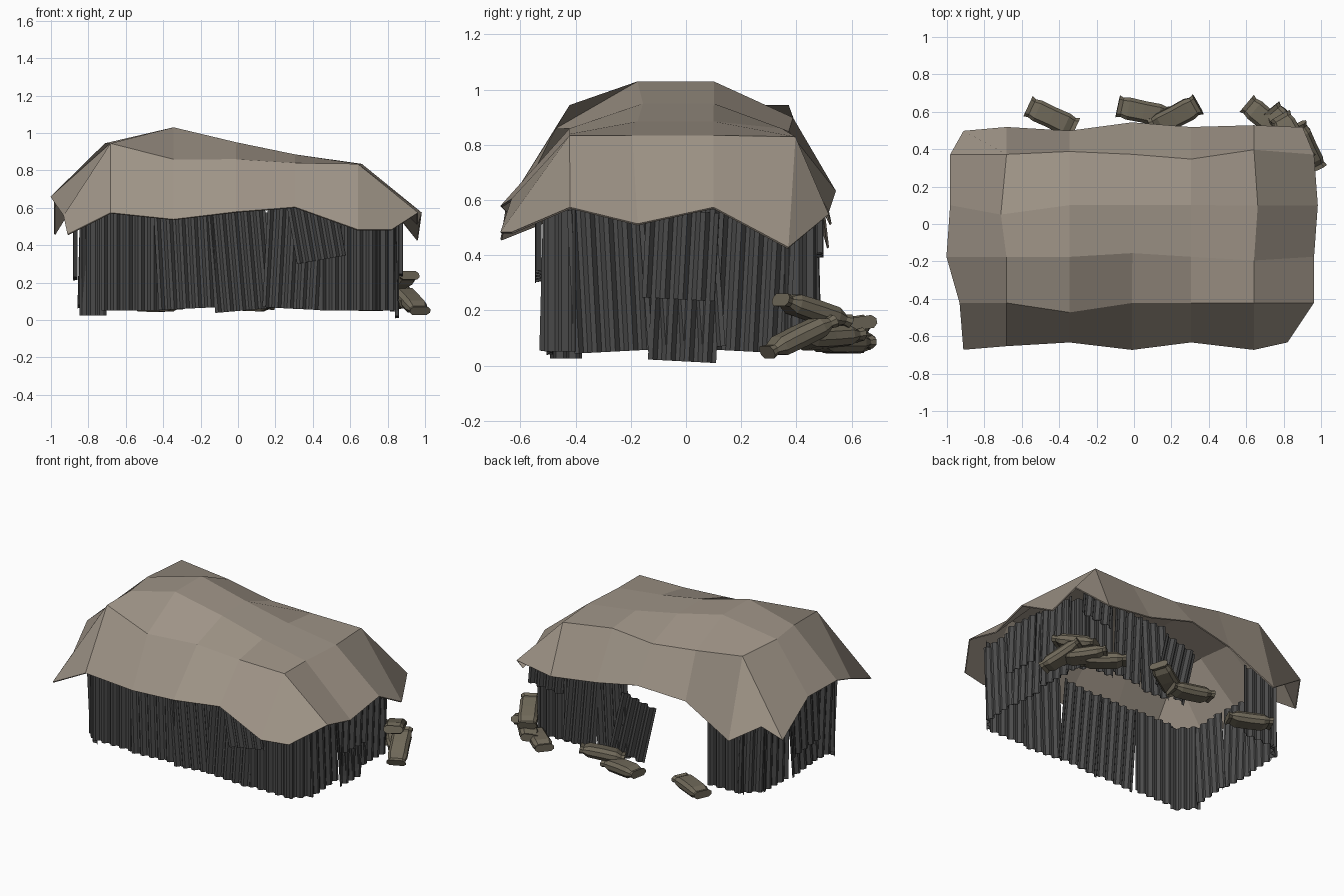
import bpy, bmesh, math
from mathutils import Matrix, Vector

if "Cube" in bpy.data.objects:
    bpy.data.objects.remove(bpy.data.objects["Cube"])


def material(name, rgb):
    m = bpy.data.materials.new(name)
    m.diffuse_color = (*rgb, 1)
    m.use_nodes = True
    m.node_tree.nodes["Principled BSDF"].inputs["Base Color"].default_value = m.diffuse_color
    return m


TARP = material("canvas", (0.35, 0.30, 0.245))
METAL = material("dark_metal", (0.07, 0.07, 0.07))
SACK = material("sackcloth", (0.16, 0.14, 0.10))


def make(name, verts, faces, mat, thickness=0, matrix=None):
    me = bpy.data.meshes.new(name)
    me.from_pydata(verts, [], faces)
    bm = bmesh.new()
    bm.from_mesh(me)
    bmesh.ops.recalc_face_normals(bm, faces=bm.faces)
    bm.to_mesh(me)
    bm.free()
    me.materials.append(mat)
    ob = bpy.data.objects.new(name, me)
    bpy.context.collection.objects.link(ob)
    if matrix:
        ob.matrix_world = matrix
    if thickness:
        mod = ob.modifiers.new("thickness", 'SOLIDIFY')
        mod.thickness = thickness
        mod.offset = 0
    return ob


# Draped canvas roof: regular grid of columns and rows, heights per column front to back
xs = (-.98, -.68, -.345, -.01, .305, .64, .96)
ys = (-.65, -.42, -.175, .10, .37, .515)
heights = [(.46, .56, .66, .65, .46, .58), (.575, .945, .945, .945, .945, .43),
           (.54, .86, 1.03, 1.03, .90, .60), (.58, .86, .95, .95, .85, .635),
           (.605, .84, .885, .885, .86, .56), (.485, .835, .835, .835, .83, .515),
           (.485, .575, .515, .575, .43, .55)]
corner_x = {(0, 0): -.91, (0, 1): -.93, (0, 2): -1, (0, 5): -.91, (1, 3): -.71,
            (5, 3): .66, (6, 0): .82, (6, 3): .98, (6, 5): .90}
nudge_y = {(1, 3): -.05, (2, 1): -.05, (2, 4): .015, (4, 4): -.025, (5, 4): .025, (5, 2): -.02, (3, 2): .02}
n = len(ys)
verts = []
for i, col in enumerate(heights):
    for j, z in enumerate(col):
        y = ys[j] + nudge_y.get((i, j), 0)
        if j == 0:                       # scalloped front hem
            y += -.02 if i in (0, 3, 5) else .02 if i in (2, 4, 6) else 0
        elif j == n - 1:                 # scalloped back hem
            y += .025 if i == 3 else -.02 if i in (0, 2) else .01 if i == 5 else 0
        verts.append((corner_x.get((i, j), xs[i]), y, z - .004))
make("canvas_roof", verts,
     [(i * n + j, (i + 1) * n + j, (i + 1) * n + j + 1, i * n + j + 1)
      for i in range(len(xs) - 1) for j in range(n - 1)], TARP, 0.008)


# Corrugated sheet centred at (x, y), its outside facing right of the heading
def sheet(name, x, y, heading, z0, z1, width, roll=0, lean=0):
    step, h = 0.0165, (z1 - z0) / 2
    count = round(width / step)
    wave = (-.01, -.01, .01, .01)
    verts, faces = [], []
    for i in range(count + 1):
        px = (i - count / 2) * step
        verts += [(px, wave[i % 4], -h), (px, wave[i % 4], h)]
    for i in range(count):
        faces.append((2 * i, 2 * i + 2, 2 * i + 3, 2 * i + 1))
    mat = (Matrix.Translation((x, y, (z0 + z1) / 2))
           @ Matrix.Rotation(math.radians(heading), 4, 'Z')
           @ Matrix.Rotation(math.radians(lean), 4, 'X')
           @ Matrix.Rotation(math.radians(roll), 4, 'Y'))
    make(name, verts, faces, METAL, 0.003, mat)


# Run of overlapping sheets between two ground points, alternately set in and out
def wall(name, start, end, z0, z1, rolls):
    a, b = Vector(start), Vector(end)
    along = (b - a) / len(rolls)
    out = Vector((along.y, -along.x)).normalized()
    for k, roll in enumerate(rolls):
        p = a + along * (k + .5) + out * .015 * (k % 2)
        sheet(f"{name}_sheet_{k + 1}", p.x, p.y, math.degrees(math.atan2(along.y, along.x)),
              z0 + .01 * (k % 2), z1, along.length + .02, roll, -1.5 * (k % 2))


wall("front_wall", (-.72, -.49), (.74, -.50), .05, .62, (0, -3, -5, 3, 0))
wall("front_right_corner", (.74, -.50), (.83, -.40), .05, .60, (0,))
wall("right_wall", (.825, -.41), (.825, .38), .05, .57, (-3, -4, 3))
wall("back_right_corner", (.83, .36), (.75, .46), .06, .55, (0,))
wall("back_right_wall", (.77, .46), (.12, .455), .07, .57, (0, 4, -3))
wall("back_left_wall", (-.50, .455), (-.74, .45), .06, .54, (0,))
wall("back_left_corner", (-.72, .45), (-.83, .33), .06, .54, (2,))
wall("left_wall", (-.825, .35), (-.825, -.40), .06, .60, (2, -4, 4))
wall("front_left_corner", (-.83, -.38), (-.72, -.49), .025, .60, (0,))

# Loose sheets patched over the walls
sheet("front_patch", .42, -.535, 0, .32, .62, .27, -10)
sheet("right_low_patch", .85, 0, 90, .015, .57, .25, 3)
sheet("right_high_patch", .872, -.02, 90, .24, .56, .27, 3)
sheet("left_patch", -.87, -.02, 270, .22, .60, .28, -4)
sheet("back_patch", .70, .487, 180, .40, .55, .24, 5)
sheet("leaning_door_sheet", .065, .47, 180, .10, .50, .25, 13)


# Sandbag: pillow of eight-sided rings with pinched, sewn ends
def sandbag(name, loc, turn, tilt=0, twist=0, length=0.28):
    half = [(.5, .060, .024), (.42, .052, .019), (.30, .060, .035)]
    rings = [(-t, w, h) for t, w, h in half] + [(0, .058, .037)] + half[::-1]
    quarter = [(1, .4), (.7, 1)]
    outline = quarter + [(-a, b) for a, b in quarter[::-1]]
    outline += [(-a, -b) for a, b in outline]
    verts = [(t * length, a * w, b * h) for t, w, h in rings for a, b in outline]
    faces = [(8 * r + k, 8 * r + (k + 1) % 8, 8 * r + 8 + (k + 1) % 8, 8 * r + 8 + k)
             for r in range(len(rings) - 1) for k in range(8)]
    faces += [tuple(range(8)), tuple(range(len(verts) - 8, len(verts)))]
    rot = [Matrix.Rotation(math.radians(a), 4, ax) for a, ax in ((turn, 'Z'), (tilt, 'Y'), (twist, 'X'))]
    make(name, verts, faces, SACK, 0, Matrix.Translation(Vector(loc)) @ rot[0] @ rot[1] @ rot[2])


sandbag("doorway_bag", (-.44, .57, .08), -25)
sandbag("middle_low_bag", (.05, .60, .085), -12, 3)
sandbag("middle_top_bag", (.22, .575, .13), 28, -10, 8)
sandbag("corner_low_bag", (.71, .555, .085), -40)
sandbag("corner_side_bag", (.92, .41, .105), 115, -24)
sandbag("corner_top_bag", (.85, .46, .20), 120, 16)
sandbag("corner_inner_bag", (.82, .51, .10), -50, 3, 10)
